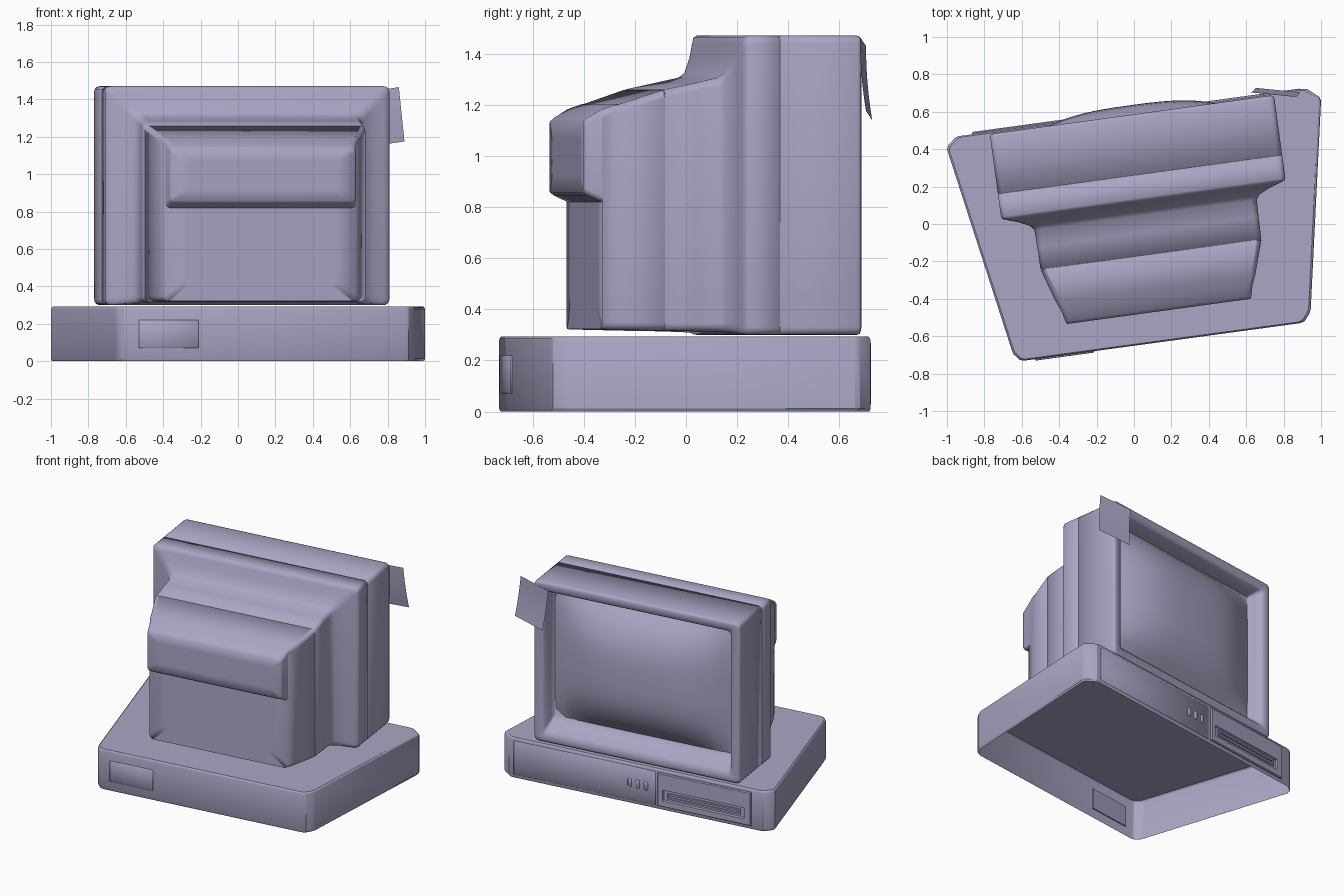
import bpy, bmesh, math

if "Cube" in bpy.data.objects:
    bpy.data.objects.remove(bpy.data.objects["Cube"])

ANG = math.radians(7.8)
C, S = math.cos(ANG), math.sin(ANG)

# One violet-grey plastic for everything
PLASTIC = bpy.data.materials.new("violet_grey_plastic")
PLASTIC.diffuse_color = (.40, .38, .56, 1)
PLASTIC.use_nodes = True
PLASTIC.node_tree.nodes["Principled BSDF"].inputs["Base Color"].default_value = PLASTIC.diffuse_color


def place(u, v, z):
    """Turned frame shared by monitor and case panels -> world."""
    return (0.02 + C * u - S * v, 0.355 + S * u + C * v, z)


def ring(u0, u1, z0, z1, v, r=0.0, n=4):
    """Rounded rectangle in the u-z plane at depth v."""
    if r <= 0:
        return [place(u, v, z) for u, z in ((u1, z1), (u0, z1), (u0, z0), (u1, z0))]
    pts = []
    for k, (cu, cz) in enumerate(((u1 - r, z1 - r), (u0 + r, z1 - r),
                                  (u0 + r, z0 + r), (u1 - r, z0 + r))):
        for i in range(n + 1):
            a = math.pi / 2 * (k + i / n)
            pts.append(place(cu + r * math.cos(a), v, cz + r * math.sin(a)))
    return pts


def finish(name, bm, angle=35):
    bmesh.ops.recalc_face_normals(bm, faces=bm.faces)
    me = bpy.data.meshes.new(name)
    bm.to_mesh(me)
    bm.free()
    for p in me.polygons:
        p.use_smooth = True
    me.set_sharp_from_angle(angle=math.radians(angle))
    me.materials.append(PLASTIC)
    ob = bpy.data.objects.new(name, me)
    bpy.context.collection.objects.link(ob)
    return ob


def loft(name, rings, cap_start=True, cap_end=True, angle=35):
    bm = bmesh.new()
    vs = [[bm.verts.new(p) for p in r] for r in rings]
    n = len(vs[0])
    for a, b in zip(vs, vs[1:]):
        for i in range(n):
            bm.faces.new((a[i], a[(i + 1) % n], b[(i + 1) % n], b[i]))
    if cap_start:
        bm.faces.new(vs[0])
    if cap_end:
        bm.faces.new(vs[-1])
    return finish(name, bm, angle)


def panel(name, u0, u1, z0, z1, v0, v1, r=0.0, e=0.004):
    """Raised plate with a small chamfer."""
    mid = v1 - e if v1 > v0 else v1 + e
    return loft(name, [ring(u0, u1, z0, z1, v0, r), ring(u0, u1, z0, z1, mid, r),
                       ring(u0 + e, u1 - e, z0 + e, z1 - e, v1, max(r - e, 0))], angle=60)


# Computer case: wedge footprint, open underneath
foot = [(-1, .40), (-.99, .425), (-.955, .463), (-.935, .470), (.90, .722), (.925, .722),
        (.99, .68), (1, .66), (.945, -.455), (.937, -.48), (.912, -.52), (.89, -.530),
        (-.59, -.731), (-.61, -.727), (-.645, -.695), (-.655, -.67)]
loft("computer_case", [[(x * k, y * k, z) for x, y in foot] for z, k in
                       ((0, .993), (.012, 1), (.278, 1), (.287, .996), (.293, .988))],
     cap_start=False, angle=28)

# Case front panels, buttons and disk drive
FV = .240
panel("case_front_panel", -.145, .91, .025, .27, FV - .01, FV + .008)
U0, U1 = -.86, -.165
loft("drive_panel", [ring(U0, U1, .025, .27, FV - .01), ring(U0, U1, .025, .27, FV + .010),
                     ring(U0 + .006, U1 - .006, .031, .264, FV + .016),
                     ring(U0 + .05, U1 - .04, .07, .15, FV + .016),
                     ring(U0 + .055, U1 - .045, .075, .145, FV + .004)])
loft("drive_slot", [ring(U0 + .08, U1 - .07, .09, .13, FV),
                    ring(U0 + .08, U1 - .07, .09, .13, FV + .014),
                    ring(U0 + .09, U1 - .08, .103, .118, FV + .014),
                    ring(U0 + .09, U1 - .08, .103, .118, FV + .004)])
for i in range(3):
    u = -.09 + i * .06
    panel("case_button_%d" % (i + 1), u, u + .028, .12, .18, FV, FV + .014, .008, .004)
panel("case_rear_plate", -.69, -.37, .07, .22, -.985, -1.001)


# Monitor shell: tube housing, seams, front frame and recessed bezel in one loft
def sec(v, w, z0, z1, r):
    return ring(-w, w, z0, z1, v, r)


shell = [
    sec(-.76, .40, .42, 1.08, .03),
    sec(-.76, .515, .322, 1.18, .03), sec(-.70, .54, .32, 1.20, .03),
    sec(-.526, .595, .316, 1.258, .03), sec(-.524, .592, .318, 1.255, .03),
    sec(-.520, .592, .318, 1.255, .03), sec(-.518, .596, .316, 1.260, .03),
    sec(-.40, .597, .314, 1.286, .03), sec(-.31, .6, .311, 1.306, .035),
    sec(-.285, .618, .31, 1.325, .04), sec(-.255, .68, .308, 1.385, .04),
    sec(-.237, .735, .305, 1.44, .035), sec(-.228, .76, .302, 1.463, .03),
    sec(-.215, .767, .3, 1.47, .03),
    sec(-.094, .767, .3, 1.47, .03), sec(-.0925, .764, .302, 1.467, .03),
    sec(-.0895, .764, .302, 1.467, .03), sec(-.088, .767, .3, 1.47, .03),
    sec(.215, .767, .3, 1.47, .03), sec(.227, .763, .304, 1.466, .03),
    sec(.232, .750, .316, 1.454, .03),
    sec(.230, .705, .352, 1.408, .03), sec(.215, .692, .375, 1.398, .025),
    sec(.16, .676, .425, 1.386, .02), sec(.12, .668, .455, 1.38, .012),
]
loft("monitor_shell", shell, angle=80)

# Raised block on the back of the tube housing
loft("tube_housing_block", [sec(-.70, .54, .79, 1.202, .025), sec(-.76, .515, .82, 1.182, .025),
                            sec(-.815, .502, .845, 1.148, .025), sec(-.83, .495, .857, 1.135, .02),
                            sec(-.83, .40, .92, 1.07, .02)],
     angle=80)

# Bulging screen glass
bm = bmesh.new()
N = 16
g = []
for j in range(N + 1):
    b = 2 * j / N - 1
    row = []
    for i in range(N + 1):
        a = 2 * i / N - 1
        v = .118 + .165 * (1 - abs(a) ** 3) * (1 - abs(b) ** 3)
        row.append(bm.verts.new(place(a * .67, v, .917 + b * .465)))
    g.append(row)
for j in range(N):
    for i in range(N):
        bm.faces.new((g[j][i], g[j][i + 1], g[j + 1][i + 1], g[j + 1][i]))
for f in bm.faces:
    f.normal_update()
finish("screen", bm, 60)

# Curled paper note stuck to the monitor's top corner
bm = bmesh.new()
M = 6
rows = []
for j in range(M + 1):
    t = j / M
    y = .694 + .024 * t ** 2
    z = -.29 * t
    rows.append([bm.verts.new((.86 + .03 * t, y - .014, 1.465 + z)),
                 bm.verts.new((.62 + .03 * t, y + .010, 1.43 + z))])
for a, b in zip(rows, rows[1:]):
    bm.faces.new((a[0], a[1], b[1], b[0]))
finish("paper_note", bm, 60)
